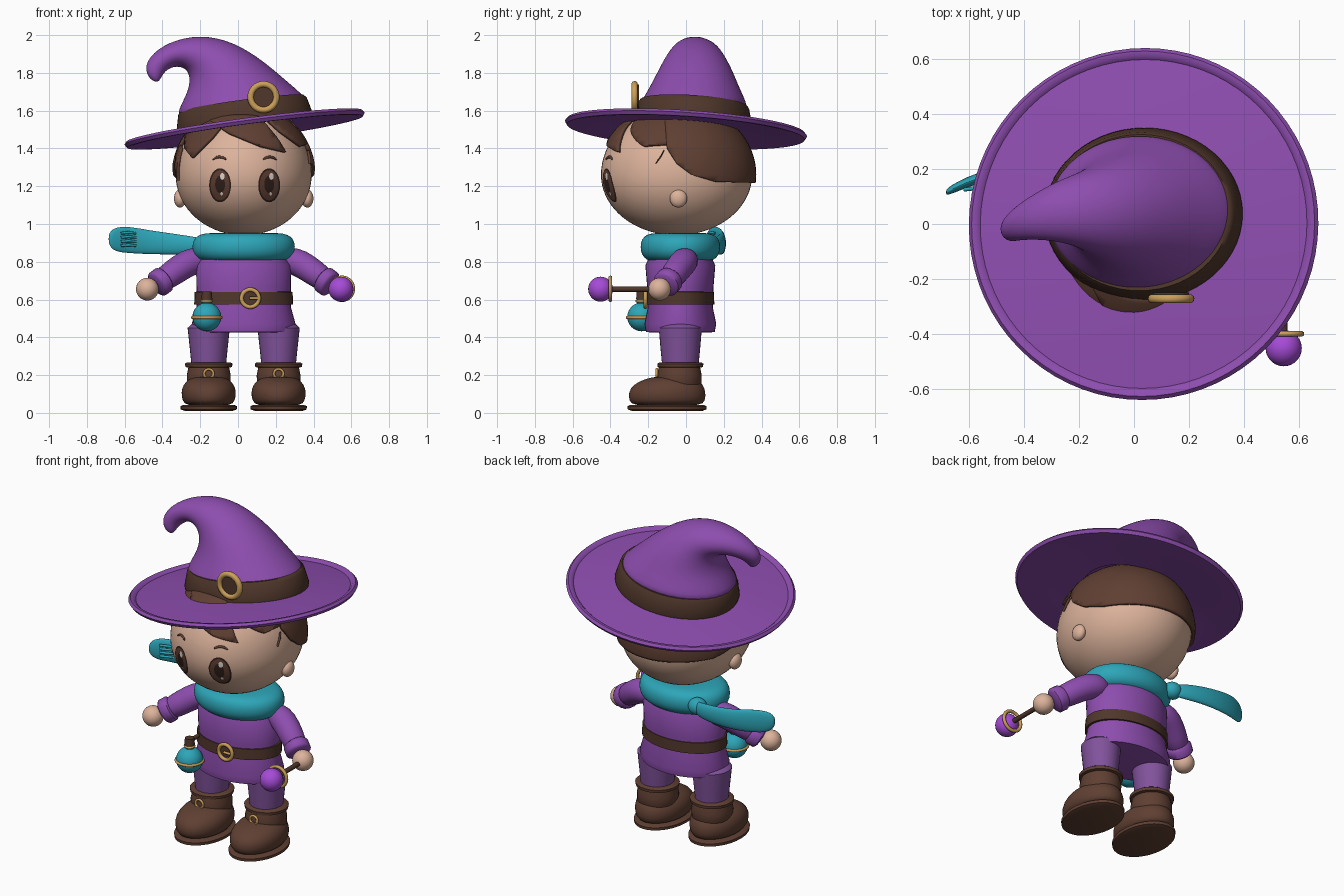
import bpy, bmesh
from math import sin, cos, pi, radians
from mathutils import Vector, Matrix

if "Cube" in bpy.data.objects:
    bpy.data.objects.remove(bpy.data.objects["Cube"])

CX = 0.03  # body centre line


def material(name, *rgb):
    m = bpy.data.materials.new(name)
    m.use_nodes = True
    m.diffuse_color = (*rgb, 1)
    m.node_tree.nodes["Principled BSDF"].inputs["Base Color"].default_value = (*rgb, 1)
    return m


PURPLE = material("cloth purple", .27, .075, .43)
LEG = material("trouser purple", .22, .085, .33)
TEAL = material("teal", .026, .38, .48)
SKIN = material("skin", .72, .45, .33)
BROWN = material("hair and boot brown", .115, .05, .032)
LEATHER = material("dark leather", .08, .038, .024)
GOLD = material("gold", .6, .35, .1)
ORB = material("bright violet", .38, .07, .68)
DARK = material("eye dark", .03, .014, .01)
WHITE = material("eye highlight", .75, .66, .6)


def finish(obj, name, mat):
    obj.name = obj.data.name = name
    obj.data.materials.clear()
    obj.data.materials.append(mat)
    bpy.ops.object.select_all(action='DESELECT')
    obj.select_set(True)
    bpy.context.view_layer.objects.active = obj
    bpy.ops.object.shade_smooth_by_angle(angle=radians(50))
    return obj


def from_bmesh(name, bm, mat):
    bmesh.ops.recalc_face_normals(bm, faces=bm.faces)
    mesh = bpy.data.meshes.new(name)
    bm.to_mesh(mesh)
    bm.free()
    obj = bpy.data.objects.new(name, mesh)
    bpy.context.collection.objects.link(obj)
    return finish(obj, name, mat)


def loft(name, rings, mat, n=32, subdiv=0, closed=False):
    """Skin elliptical rings given as (centre, half axis, half axis)."""
    bm = bmesh.new()
    loops = [[bm.verts.new(Vector(c) + Vector(u) * cos(2 * pi * i / n) + Vector(v) * sin(2 * pi * i / n))
              for i in range(n)] for c, u, v in rings]
    pairs = list(zip(loops, loops[1:]))
    if closed:
        pairs.append((loops[-1], loops[0]))
    for a, b in pairs:
        for i in range(n):
            j = (i + 1) % n
            bm.faces.new((a[i], a[j], b[j], b[i]))
    if not closed:
        bm.faces.new(loops[0])
        bm.faces.new(loops[-1])
    obj = from_bmesh(name, bm, mat)
    if subdiv:
        mod = obj.modifiers.new("smooth", 'SUBSURF')
        mod.levels = mod.render_levels = subdiv
    return obj


def stack(name, x, rows, mat, **kw):
    """Horizontal ellipses: rows of (z, y, x radius, y radius)."""
    return loft(name, [((x, y, z), (rx, 0, 0), (0, ry, 0)) for z, y, rx, ry in rows], mat, **kw)


def tube(name, pts, mat, n=20, subdiv=0):
    """Round tube through (x, y, z, radius)."""
    rings = []
    for i, p in enumerate(pts):
        d = Vector(pts[min(i + 1, len(pts) - 1)][:3]) - Vector(pts[max(i - 1, 0)][:3])
        u = d.cross((.31, .2, .93)).normalized()
        rings.append((p[:3], u * p[3], d.cross(u).normalized() * p[3]))
    return loft(name, rings, mat, n, subdiv)


def ball(name, loc, size, mat):
    bpy.ops.mesh.primitive_uv_sphere_add(segments=28, ring_count=16, location=loc)
    bpy.context.object.scale = size if isinstance(size, tuple) else (size,) * 3
    return finish(bpy.context.object, name, mat)


def ring(name, loc, r, thick, mat, rot=(pi / 2, 0, 0)):
    bpy.ops.mesh.primitive_torus_add(location=loc, rotation=rot, major_radius=r, minor_radius=thick,
                                     major_segments=32, minor_segments=10)
    return finish(bpy.context.object, name, mat)


# Head, plus patches cut out of slightly larger copies of its surface
HEAD = Vector((CX, -.05, 1.26))


def head_surface(grow):
    bm = bmesh.new()
    bmesh.ops.create_uvsphere(bm, u_segments=56, v_segments=36, radius=grow)
    for v in bm.verts:
        v.co = HEAD + Vector((v.co.x * .36, v.co.y * .4, v.co.z * (.36 if v.co.z > 0 else .32)))
    return bm


def patch(name, outline, grow, mat, side=0, thick=0):
    """Convex outline in (x, z) on the face, or in (y, z) on a side of the head."""
    area = sum(a[0] * b[1] - b[0] * a[1] for a, b in zip(outline, outline[1:] + outline[:1]))
    if area < 0:
        outline = outline[::-1]
    bm = head_surface(grow)
    at = (lambda p: Vector((0, p[0], p[1]))) if side else (lambda p: Vector((p[0], 0, p[1])))
    cuts = [(at(a), at((b[1] - a[1], a[0] - b[0]))) for a, b in zip(outline, outline[1:] + outline[:1])]
    if side != 2:
        cuts.append((HEAD, Vector((-side, 0, 0)) if side else Vector((0, 1, 0))))
    for co, no in cuts:
        bmesh.ops.bisect_plane(bm, geom=bm.verts[:] + bm.edges[:] + bm.faces[:],
                               plane_co=co, plane_no=no.normalized(), clear_outer=True)
    obj = from_bmesh(name, bm, mat)
    if thick:
        mod = obj.modifiers.new("thickness", 'SOLIDIFY')
        mod.thickness, mod.offset = thick, 0
    return obj


def oval(x, z, rx, rz, n=24):
    return [(x + rx * cos(2 * pi * i / n), z + rz * sin(2 * pi * i / n)) for i in range(n)]


def face_y(x, z):
    return HEAD.y - .402 * (1 - ((x - CX) / .36) ** 2 - ((z - HEAD.z) / .36) ** 2) ** .5


from_bmesh("head", head_surface(1), SKIN)
patch("back_hair", [(-.11, 1.7), (-.11, 1.53), (-.1, 1.4), (-.05, 1.32), (.03, 1.26), (.15, 1.225),
                    (.5, 1.215), (.5, 1.7)], 1.03, BROWN, side=2, thick=.02)
patch("fringe_sweep", [(-.2, 1.58), (.1, 1.58), (.2, 1.46), (.25, 1.38), (.12, 1.41), (-.05, 1.48)],
      1.03, BROWN, thick=.016)
patch("fringe_right", [(-.27, 1.58), (-.05, 1.56), (-.13, 1.46), (-.24, 1.35), (-.28, 1.4)],
      1.025, BROWN, thick=.016)
patch("fringe_left", [(.12, 1.58), (.35, 1.6), (.36, 1.42), (.33, 1.41), (.22, 1.49)],
      1.025, BROWN, thick=.016)
for side, wide in ((1, 0), (-1, .05)):
    tag = "left" if side > 0 else "right"
    patch(tag + "_side_lock", [(-.19, 1.23), (-.13 + wide, 1.36), (-.07 + wide, 1.44), (-.11 - wide, 1.4),
                               (-.16 - wide / 2, 1.32)], 1.025, BROWN, side=side, thick=.014)
    ball(tag + "_ear", (CX + side * .337, -.04, 1.135), (.032, .046, .048), SKIN)
    # Eyes in thin layers
    ex = CX + .005 + side * .13
    patch(tag + "_eye", oval(ex, 1.205, .058, .09), 1.006, DARK)
    patch(tag + "_iris", oval(ex, 1.205, .05, .08), 1.009, BROWN)
    patch(tag + "_pupil", oval(ex, 1.21, .026, .046), 1.012, DARK)
    patch(tag + "_eye_shine", oval(ex + .012, 1.252, .012, .018), 1.015, WHITE)
    patch(tag + "_eye_glint", oval(ex + .008, 1.16, .007, .009), 1.015, WHITE)
    brow = [(ex + side * d, z, r) for d, z, r in ((-.035, 1.34, .005), (-.01, 1.357, .008),
                                                (.02, 1.355, .008), (.042, 1.338, .004))]
    tube(tag + "_eyebrow", [(x, face_y(x, z), z, r) for x, z, r in brow], BROWN, 10, 1)

# Hat: tilted brim and band, bent cone
TILT = Matrix.Rotation(-.134, 4, 'Y') @ Matrix.Rotation(-.065, 4, 'X')
brim = stack("hat_brim", 0, [(z, 0, r, r) for r, z in (
    (.26, .03), (.45, .017), (.6, 0), (.612, .012), (.63, .014), (.642, 0), (.63, -.018), (.61, -.018),
    (.45, -.002), (.26, .01))], PURPLE, n=72, closed=True)
brim.matrix_world = Matrix.Translation((.035, 0, 1.505)) @ TILT
band = stack("hat_band", 0, [(z, 0, rx, ry) for z, rx, ry in (
    (-.02, .36, .312), (.0, .364, .316), (.085, .343, .295), (.1, .33, .285), (.1, .3, .25), (-.02, .3, .25))],
    LEATHER, n=56, closed=True)
band.matrix_world = Matrix.Translation((.035, .035, 1.54)) @ TILT
cone = []
for lx, lz, rx, rz, y, ry in (
        (-.33, 1.54, .39, 1.62, .035, .30), (-.315, 1.61, .35, 1.68, .04, .28),
        (-.265, 1.7, .26, 1.755, .045, .235), (-.253, 1.77, .14, 1.86, .05, .195),
        (-.27, 1.82, -.02, 1.965, .05, .15), (-.315, 1.835, -.2, 2.005, .05, .115),
        (-.35, 1.83, -.37, 1.965, .03, .085), (-.385, 1.81, -.475, 1.885, 0, .06),
        (-.405, 1.78, -.495, 1.81, -.025, .04), (-.42, 1.75, -.455, 1.755, -.03, .018)):
    cone.append((((lx + rx) / 2, y, (lz + rz) / 2), ((rx - lx) / 2, 0, (rz - lz) / 2), (0, ry, 0)))
loft("hat_cone", cone, PURPLE, n=36, subdiv=2)
ring("hat_buckle", (.135, -.272, 1.672), .068, .017, GOLD)
tube("hat_buckle_backing", [(.135, -.276, 1.672, .066), (.135, -.25, 1.672, .066)], LEATHER, 28)

# Tunic, belt, scarf
stack("tunic", CX, [(.425, -.03, .2, .14), (.428, -.03, .265, .182), (.47, -.03, .275, .19),
                    (.56, -.03, .25, .172), (.66, -.03, .25, .175), (.78, -.03, .252, .185),
                    (.86, -.03, .2, .15)], PURPLE, n=40)
stack("belt", CX, [(.572, -.03, .245, .165), (.575, -.03, .262, .18), (.64, -.03, .259, .178),
                   (.643, -.03, .245, .165)], LEATHER, n=40)
ring("belt_buckle", (.065, -.215, .607), .046, .011, GOLD)
tube("belt_buckle_pin", [(.06, -.222, .607, .008), (.105, -.222, .607, .008)], GOLD, 10)
stack("scarf", CX, [(.8, -.03, .19, .14), (.808, -.03, .235, .18), (.84, -.03, .268, .207),
                    (.88, -.03, .274, .213), (.92, -.03, .266, .205), (.945, -.03, .235, .18),
                    (.955, -.03, .18, .13)], TEAL, n=40, subdiv=1)
ball("scarf_knot", (-.17, .13, .885), (.055, .05, .05), TEAL)
loft("scarf_tail", [((x, y, z), (0, 0, h), (0, t, 0)) for x, y, z, h, t in (
    (-.15, .13, .885, .03, .02), (-.2, .16, .883, .045, .025), (-.33, .19, .893, .055, .024),
    (-.47, .19, .903, .064, .022), (-.58, .165, .917, .072, .02), (-.645, .135, .918, .066, .018),
    (-.675, .12, .92, .045, .014), (-.685, .115, .92, .018, .008))], TEAL, n=20, subdiv=1)
for i in range(4):
    z = .885 + i * .022
    tube(f"scarf_fringe_{i + 1}", [(-.62, .125, z, .007), (-.58, .13, z + .004, .008), (-.54, .155, z, .006)],
         TEAL, 8)

# Arms, legs and boots on both sides
for s in (1, -1):
    tag = "left_" if s > 0 else "right_"
    tube(tag + "sleeve", [(CX + s * x, y, z, r) for x, y, z, r in (
        (.17, 0, .81, .05), (.24, 0, .81, .072), (.3, -.02, .793, .075), (.37, -.055, .745, .07),
        (.45, -.1, .687, .065))], PURPLE, subdiv=1)
    tube(tag + "cuff", [(CX + s * x, y, z, r) for x, y, z, r in (
        (.415, -.08, .712, .06), (.425, -.085, .705, .073), (.455, -.105, .683, .073),
        (.463, -.11, .677, .06))], PURPLE)
    ball(tag + "hand", (CX + s * .51, -.14, .655), .06, SKIN)
    lx = CX + s * .185
    stack(tag + "leg", lx, [(.24, -.03, .09, .095), (.34, -.03, .1, .105), (.45, -.03, .112, .114),
                            (.47, -.03, .09, .09)], LEG)
    stack(tag + "boot_sole", lx, [(.01, -.1, .125, .185), (.018, -.1, .148, .208), (.035, -.1, .15, .21),
                                  (.042, -.1, .135, .195)], BROWN, n=36)
    stack(tag + "boot_foot", lx, [(.035, -.1, .12, .185), (.065, -.1, .14, .202), (.11, -.1, .147, .206),
                                  (.15, -.095, .135, .185), (.18, -.08, .105, .14), (.195, -.06, .06, .09)],
          BROWN, n=36, subdiv=1)
    stack(tag + "boot_shaft", lx, [(.12, -.035, .1, .1), (.15, -.035, .115, .117), (.2, -.035, .116, .118),
                                   (.24, -.035, .108, .11)], BROWN)
    stack(tag + "boot_rim", lx, [(.238, -.03, .1, .1), (.243, -.03, .123, .12), (.26, -.03, .126, .122),
                                 (.268, -.03, .115, .11)], BROWN)
    ring(tag + "boot_buckle", (lx, -.155, .207), .025, .007, GOLD)

# Wand in the left hand
WX = CX + .515
tube("wand", [(WX, -.1, .655, .014), (WX, -.41, .655, .014)], LEATHER, 14)
ring("wand_ring", (WX + .005, -.4, .657), .06, .01, GOLD)
ball("wand_orb", (WX, -.452, .655), .066, ORB)

# Flask hanging from the belt
FX, FY = -.165, -.235
ball("flask", (FX, FY, .508), .076, TEAL)
ring("flask_band", (FX, FY, .505), .076, .008, GOLD, (0, 0, 0))
tube("flask_neck", [(FX, FY, .57, .025), (FX, FY, .608, .025)], TEAL, 16)
ring("flask_collar", (FX, FY, .592), .026, .007, GOLD, (0, 0, 0))
tube("flask_cork", [(FX, FY, .6, .03), (FX, FY, .642, .026)], LEATHER, 16)
tube("flask_strap", [(FX, FY, .622, .012), (FX, -.13, .622, .012)], LEATHER, 10)
